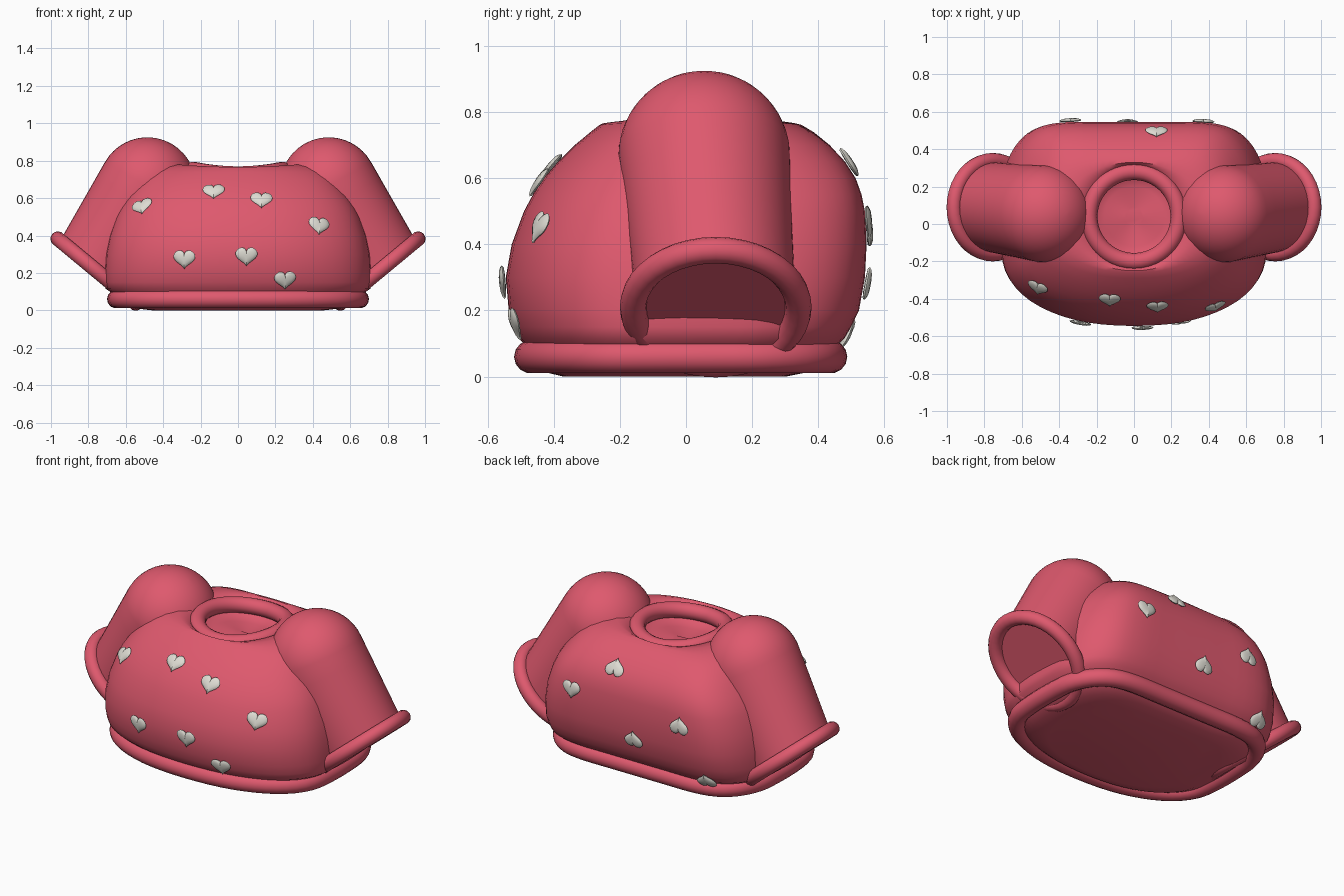
import bpy, bmesh, math
from mathutils import Vector
from mathutils.bvhtree import BVHTree

if "Cube" in bpy.data.objects:
    bpy.data.objects.remove(bpy.data.objects["Cube"])


def material(name, rgb):
    m = bpy.data.materials.new(name)
    m.diffuse_color = (*rgb, 1)
    m.use_nodes = True
    m.node_tree.nodes["Principled BSDF"].inputs["Base Color"].default_value = m.diffuse_color
    return m


PINK = material("rose_fabric", (0.735, 0.1, 0.155))
WHITE = material("off_white", (0.73, 0.715, 0.65))


def loft(name, rings, mat, closed=False):
    """Skin a list of equal-length rings; cap the ends unless closed."""
    bm = bmesh.new()
    vs = [[bm.verts.new(p) for p in r] for r in rings]
    n = len(rings[0])
    pairs = list(zip(vs, vs[1:])) + ([(vs[-1], vs[0])] if closed else [])
    for a, b in pairs:
        for i in range(n):
            j = (i + 1) % n
            bm.faces.new((a[i], a[j], b[j], b[i]))
    if not closed:
        bm.faces.new(vs[0])
        bm.faces.new(vs[-1])
    bmesh.ops.recalc_face_normals(bm, faces=bm.faces)
    me = bpy.data.meshes.new(name)
    bm.to_mesh(me)
    bm.free()
    me.materials.append(mat)
    ob = bpy.data.objects.new(name, me)
    bpy.context.collection.objects.link(ob)
    return ob


def tube(name, path, normal, radius, mat):
    """Closed round tube along a loop lying roughly across the given normal."""
    rings, n = [], len(path)
    for i, p in enumerate(path):
        t = (path[(i + 1) % n] - path[i - 1]).normalized()
        out = t.cross(normal).normalized()
        up = out.cross(t)
        rings.append([p + radius * (math.cos(a) * out + math.sin(a) * up)
                      for a in (math.tau * k / 14 for k in range(14))])
    return loft(name, rings, mat, closed=True)


def smooth_loop(pts, sub):
    """Catmull-Rom through a closed loop of 2D points."""
    out, n = [], len(pts)
    for i in range(n):
        a, b, c, d = (Vector(pts[(i + k) % n]) for k in (-1, 0, 1, 2))
        for s in range(sub):
            t = s / sub
            out.append(0.5 * (2 * b + (c - a) * t + (2 * a - 5 * b + 4 * c - d) * t * t
                              + (3 * b - a - 3 * c + d) * t ** 3))
    return out


# Plan outline: bowed front, straight back
half = [(0.25, -0.522), (0.45, -0.465), (0.6, -0.375), (0.69, -0.25), (0.715, -0.08),
        (0.715, 0.12), (0.7, 0.28), (0.64, 0.42), (0.54, 0.51), (0.4, 0.543), (0.2, 0.545)]
OUTLINE = smooth_loop([(0, -0.54)] + half + [(0, 0.545)] +
                      [(-x, y) for x, y in reversed(half)], 3)


def plan_ring(z, w, front, back, t=0.0):
    """Outline scaled to the extents, blended by t into an ellipse, dipping front and back."""
    ring = []
    for x, y in OUTLINE:
        a = math.atan2(y - 0.04, x)
        px = x * w / 0.717
        py = y * (-front / 0.54 if y < 0 else back / 0.545)
        ex = w * math.cos(a)
        ey = (front + back) / 2 + (back - front) / 2 * math.sin(a)
        ring.append(Vector((px + (ex - px) * t, py + (ey - py) * t,
                            z + 0.012 * t * math.cos(2 * a))))
    return ring


# Body: height, half width, front, back, roundness
levels = [(0.0, 0.46, -0.37, 0.30), (0.012, 0.56, -0.42, 0.36), (0.04, 0.62, -0.45, 0.41),
          (0.09, 0.67, -0.48, 0.45), (0.115, 0.707, -0.505, 0.478), (0.15, 0.715, -0.52, 0.498),
          (0.2, 0.717, -0.536, 0.522), (0.3, 0.712, -0.545, 0.54), (0.4, 0.692, -0.527, 0.545),
          (0.5, 0.657, -0.49, 0.54), (0.55, 0.632, -0.463, 0.53), (0.6, 0.60, -0.43, 0.512),
          (0.65, 0.56, -0.387, 0.48), (0.7, 0.52, -0.337, 0.435, 0.03),
          (0.74, 0.475, -0.29, 0.387, 0.12), (0.765, 0.425, -0.262, 0.35, 0.35),
          (0.775, 0.36, -0.25, 0.33, 0.75), (0.765, 0.29, -0.24, 0.32, 1),
          (0.72, 0.25, -0.205, 0.285, 1), (0.69, 0.21, -0.17, 0.25, 1),
          (0.675, 0.16, -0.12, 0.20, 1), (0.668, 0.05, -0.01, 0.09, 1)]
body = loft("body", [plan_ring(*l) for l in levels], PINK)

# Hem and collar rolls
Z = Vector((0, 0, 1))
tube("hem_roll", plan_ring(0.06, 0.65, -0.47, 0.437), Z, 0.05, PINK)
tube("collar_roll", plan_ring(0.738, 0.24, -0.2, 0.28, 1), Z, 0.045, PINK)


def oval(c, u, b, n=40):
    return [c + u * math.cos(a) + Vector((0, b * math.sin(a), 0))
            for a in (math.tau * k / n for k in range(n))]


# Sleeves with domed shoulders, closed flat ends and rolled cuffs
R = 0.26
top, end = Vector((0.485, 0.055, 0.665)), Vector((0.755, 0.09, 0.21))
axis, across = Vector((0.5, 0, -0.866)), Vector((0.866, 0, 0.5))
cuff_dir = Vector((0.77, 0, 0.638))
for side, label in ((1, "right"), (-1, "left")):
    rings = []
    for k in range(11):
        a = math.radians(2 + 8 * k)
        rings.append(oval(top - axis * R * math.cos(a), across * R * math.sin(a), R * math.sin(a)))
    for t in (0, 0.2, 0.4, 0.6, 0.8, 1):
        rings.append(oval(top.lerp(end, t), (across * R).lerp(cuff_dir * 0.255, t),
                          R + (0.24 - R) * t))
    cuff = oval(end, cuff_dir * 0.27, 0.25)

    def flip(points):
        return [Vector((p.x * side, p.y, p.z)) for p in points]

    loft(label + "_sleeve", [flip(r) for r in rings], PINK)
    normal = cuff_dir.cross(Vector((0, 1, 0)))
    normal.x *= side
    tube(label + "_cuff", flip(cuff), normal, 0.04, PINK)

# Puffy hearts laid on the body: x, z, facing, upright or inverted
bm = bmesh.new()
bm.from_mesh(body.data)
surface = BVHTree.FromBMesh(bm)
bm.free()
hearts = [(-0.51, 0.55, -1, 1), (-0.13, 0.63, -1, 1), (0.125, 0.585, -1, 1), (0.43, 0.45, -1, 1),
          (-0.285, 0.275, -1, 1), (0.045, 0.29, -1, 1), (0.25, 0.165, -1, 1),
          (0.37, 0.47, 1, 1), (0.12, 0.64, 1, -1), (-0.035, 0.28, 1, -1),
          (-0.34, 0.44, 1, -1), (-0.47, 0.13, 1, -1)]
for i, (x, z, facing, way) in enumerate(hearts):
    p, n, _, _ = surface.ray_cast(Vector((x, 2 * facing, z)), Vector((0, -facing, 0)))
    if n.y * facing < 0:
        n = -n
    n = Vector((n.x * 0.85, n.y, n.z)).normalized()
    side_dir = Vector((-facing * way, 0, 0))
    right = (side_dir - n * side_dir.dot(n)).normalized()
    up = n.cross(right)
    rings = []
    for scale, lift in ((0.4, 0.003), (0.9, 0.005), (1, 0.010), (0.9, 0.015),
                        (0.62, 0.020), (0.25, 0.022)):
        ring = []
        for k in range(32):
            a = math.tau * k / 32
            hx = 16 * math.sin(a) ** 3
            hy = (13 * math.cos(a) - 3.7 * math.cos(2 * a) - 2 * math.cos(3 * a)
                  - math.cos(4 * a) + 1)
            ring.append(p + (right * hx + up * hy) * 0.0037 * scale + n * lift)
        rings.append(ring)
    loft("heart_%d" % (i + 1), rings, WHITE)

# Smooth shading with crisp edges kept
for ob in bpy.data.objects:
    ob.select_set(True)
bpy.context.view_layer.objects.active = body
bpy.ops.object.shade_smooth_by_angle(angle=math.radians(45))
